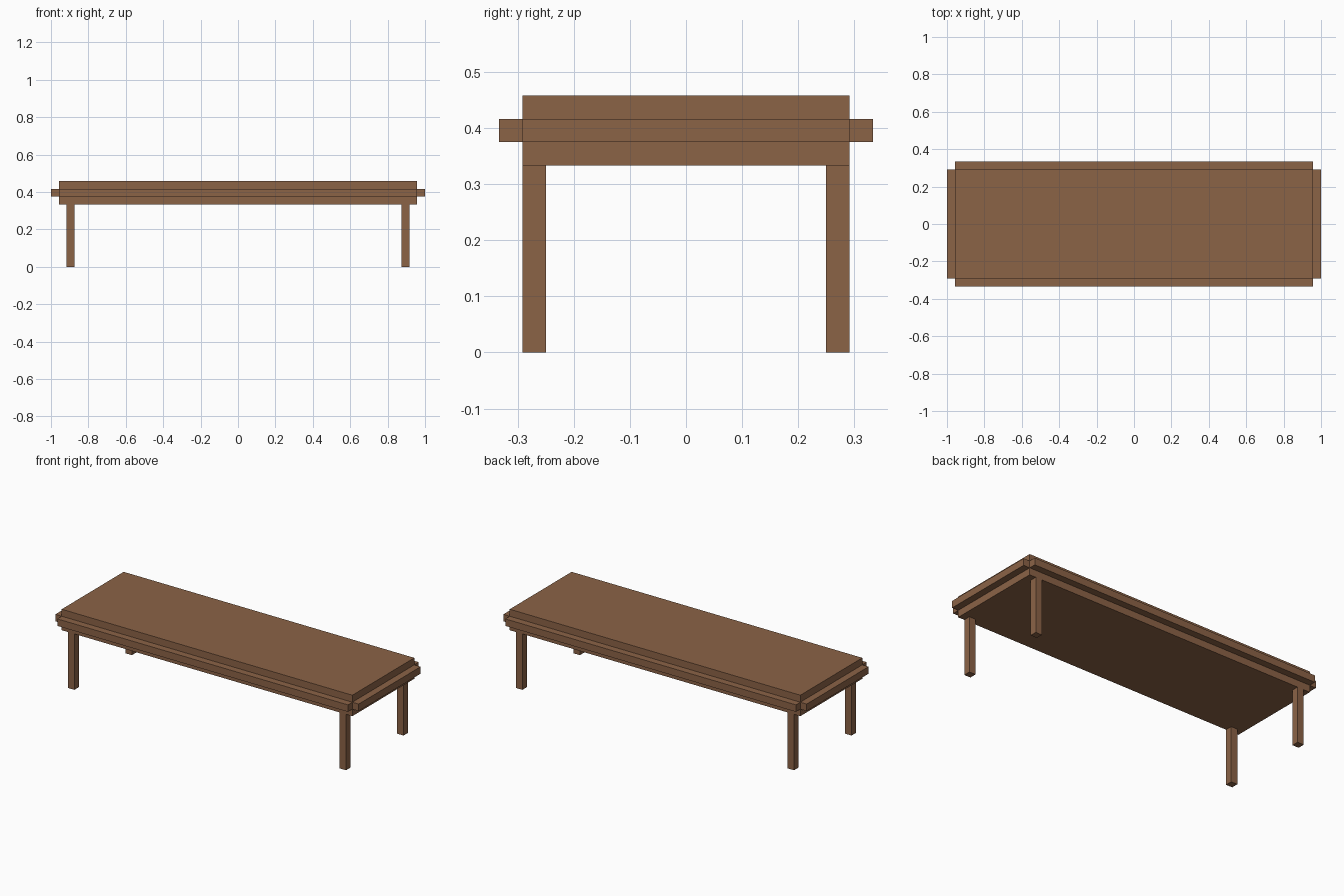
import bpy

if "Cube" in bpy.data.objects:
    bpy.data.objects.remove(bpy.data.objects["Cube"], do_unlink=True)

U = 1 / 24  # module: thickness of legs and rails

# One brown wood material
wood = bpy.data.materials.new("brown_wood")
wood.use_nodes = True
color = (0.26, 0.125, 0.062, 1)
wood.diffuse_color = color
wood.node_tree.nodes["Principled BSDF"].inputs["Base Color"].default_value = color


def box(name, low, high):
    """Box between two corners given in modules."""
    bpy.ops.mesh.primitive_cube_add(
        size=1, location=[(a + b) / 2 * U for a, b in zip(low, high)])
    ob = bpy.context.object
    ob.name = name
    ob.data.name = name
    for v in ob.data.vertices:
        for i in range(3):
            v.co[i] *= (high[i] - low[i]) * U
    ob.data.materials.append(wood)
    return ob


# Thick table top
box("table_top", (-23, -7, 8), (23, 7, 11))

# Rails around the middle of the top's edge
box("front_rail", (-23, -8, 9), (23, -7, 10))
box("back_rail", (-23, 7, 9), (23, 8, 10))
box("left_rail", (23, -7, 9), (24, 7, 10))
box("right_rail", (-24, -7, 9), (-23, 7, 10))

# Four square legs
for side, x in (("right", -22), ("left", 21)):
    for end, y in (("front", -7), ("back", 6)):
        box(f"{end}_{side}_leg", (x, y, 0), (x + 1, y + 1, 8))
